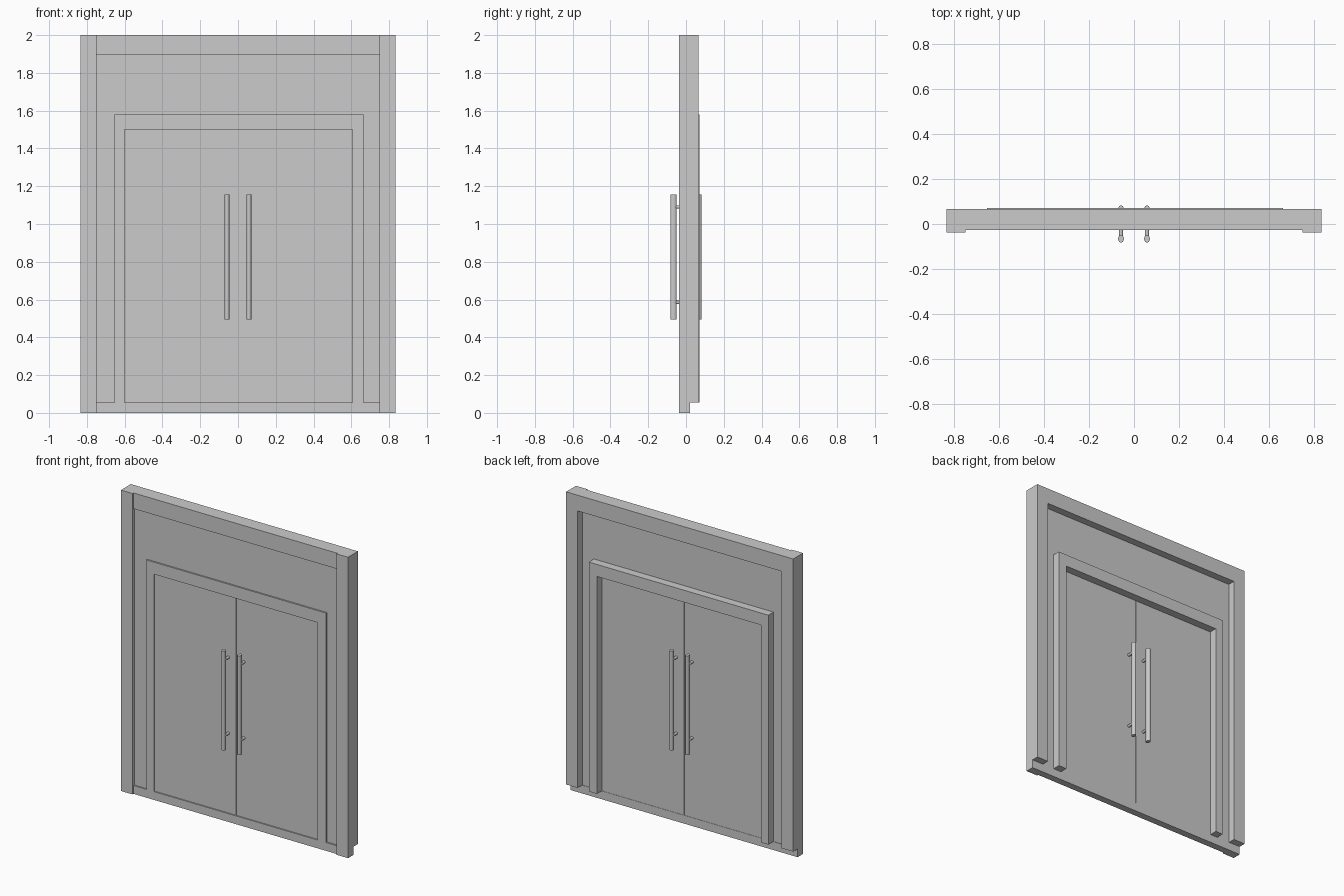
import bpy, math
from mathutils import Matrix

if "Cube" in bpy.data.objects:
    bpy.data.objects.remove(bpy.data.objects["Cube"])


def finish(name, verts, faces):
    me = bpy.data.meshes.new(name)
    me.from_pydata(verts, [], faces)
    ob = bpy.data.objects.new(name, me)
    bpy.context.collection.objects.link(ob)
    return ob


def box(name, x, y, z):
    bpy.ops.mesh.primitive_cube_add(size=1)
    ob = bpy.context.object
    ob.name = name
    ob.data.transform(Matrix.Translation([(a + b) / 2 for a, b in (x, y, z)])
                      @ Matrix.Diagonal([b - a for a, b in (x, y, z)] + [1]))
    return ob


def prism(name, profile, x0, x1):
    """Extrude a counter-clockwise (y, z) profile along x."""
    n = len(profile)
    verts = [(x, y, z) for x in (x0, x1) for y, z in profile]
    faces = [tuple(range(n))[::-1], tuple(range(n, 2 * n))]
    faces += [(i, (i + 1) % n, n + (i + 1) % n, n + i) for i in range(n)]
    return finish(name, verts, faces)


def cylinder(name, center, rx, ry, depth, rot=(0, 0, 0), sides=24):
    bpy.ops.mesh.primitive_cylinder_add(vertices=sides, radius=1, depth=depth,
                                        location=center, rotation=rot)
    ob = bpy.context.object
    ob.name = name
    ob.scale = (rx, ry, 1)
    bpy.ops.object.transform_apply(location=True, rotation=True, scale=True)
    bpy.ops.object.shade_smooth_by_angle(angle=math.radians(40))
    return ob


FRONT, BACK, INNER_BACK = -0.027, 0.067, 0.071
SILL = 0.055

# Outer posts, notched at the bottom behind the sill
post = [(-0.037, 0), (0.02, 0), (0.02, SILL), (BACK, SILL), (BACK, 2), (-0.037, 2)]
prism("left_post", post, -0.835, -0.75)
prism("right_post", post, 0.75, 0.835)

# Header and sill between the posts
box("header", (-0.75, 0.75), (FRONT, BACK), (1.895, 2))
box("sill", (-0.75, 0.75), (FRONT, 0.02), (0, SILL))

# Recessed wall panels around the door frame
PANEL = (-0.017, 0.017)
box("top_panel", (-0.75, 0.75), PANEL, (1.58, 1.895))
box("left_panel", (-0.75, -0.655), PANEL, (SILL, 1.58))
box("right_panel", (0.665, 0.75), PANEL, (SILL, 1.58))

# Inner door frame, deeper than the panels on both sides
box("left_jamb", (-0.655, -0.6), (FRONT, INNER_BACK), (SILL, 1.58))
box("right_jamb", (0.605, 0.665), (FRONT, INNER_BACK), (SILL, 1.58))
box("door_lintel", (-0.6, 0.605), (FRONT, INNER_BACK), (1.5, 1.58))

for side, s in (("left", -1), ("right", 1)):
    # Door leaf with a fine gap at the middle
    xs = sorted((s * 0.001, 0.605 if s > 0 else -0.6))
    box(side + "_door", xs, (-0.019, 0.018), (SILL, 1.5))
    # Oval pull bars and their standoffs on both faces
    hx = s * 0.058
    for face, f in (("front", -1), ("back", 1)):
        cylinder(f"{side}_{face}_handle", (hx, f * 0.066, 0.825), 0.013, 0.017, 0.66)
        for z in (0.585, 1.09):
            cylinder(f"{side}_{face}_standoff", (hx, f * 0.037, z), 0.009, 0.009,
                     0.042, (math.pi / 2, 0, 0), 16)
